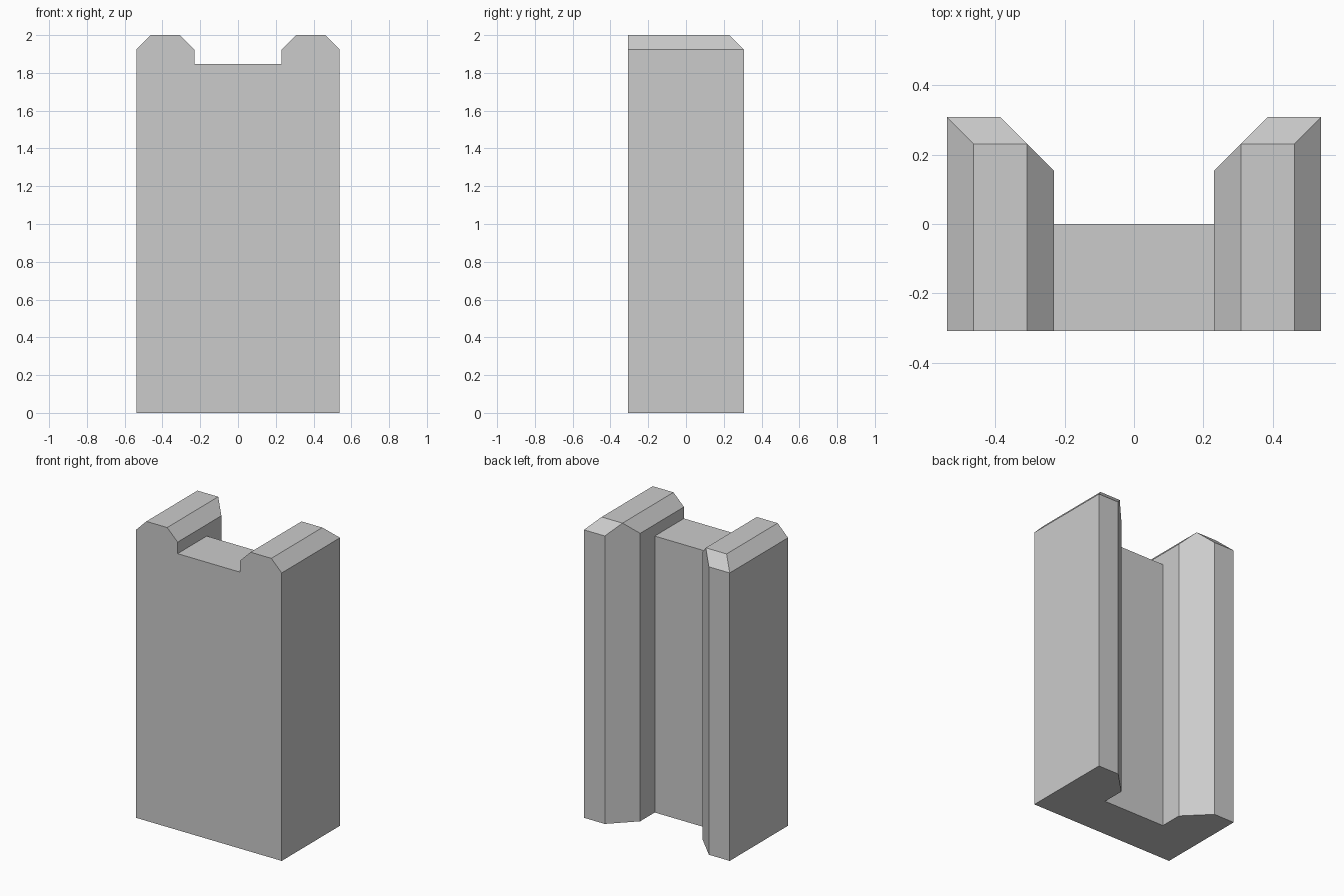
import bpy, bmesh
from mathutils import Vector

if "Cube" in bpy.data.objects:
    bpy.data.objects.remove(bpy.data.objects["Cube"])

U = 1 / 13  # every size is a multiple of this unit


def prism(name, outline, axis, start, end, cuts=()):
    """Extrude an outline along an axis, then slice off chamfers (point, normal)."""
    bm = bmesh.new()
    if axis == 'z':
        verts = [bm.verts.new((a, b, start)) for a, b in outline]
        move = Vector((0, 0, end - start))
    else:
        verts = [bm.verts.new((a, start, b)) for a, b in outline]
        move = Vector((0, end - start, 0))
    face = bm.faces.new(verts)
    new = bmesh.ops.extrude_face_region(bm, geom=[face], use_keep_orig=True)['geom']
    bmesh.ops.translate(bm, vec=move, verts=[v for v in new if isinstance(v, bmesh.types.BMVert)])
    for point, normal in cuts:
        bmesh.ops.bisect_plane(bm, geom=bm.verts[:] + bm.edges[:] + bm.faces[:], dist=1e-5,
                               plane_co=point, plane_no=normal, clear_outer=True)
        bmesh.ops.holes_fill(bm, edges=[e for e in bm.edges if e.is_boundary], sides=0)
    bmesh.ops.recalc_face_normals(bm, faces=bm.faces[:])
    mesh = bpy.data.meshes.new(name)
    bm.to_mesh(mesh)
    bm.free()
    obj = bpy.data.objects.new(name, mesh)
    bpy.context.collection.objects.link(obj)
    return obj


def mirrored(half):
    return half + [(-x, y) for x, y in reversed(half)]


# U-shaped column with chamfered outer and back top edges
plan = mirrored([(7 * U, -4 * U), (7 * U, 4 * U), (5 * U, 4 * U), (3 * U, 2 * U), (3 * U, 0)])
column = prism("channel_column", plan, 'z', 0, 26 * U, cuts=[
    ((6 * U, 0, 2), (1, 0, 1)),
    ((-6 * U, 0, 2), (-1, 0, 1)),
    ((0, 3 * U, 2), (0, 1, 1)),
])

# Notch across the top with flared upper edges
notch = mirrored([(3 * U, 24 * U), (3 * U, 25 * U), (6 * U, 28 * U)])
cutter = prism("notch_cutter", notch, 'y', -1, 1)
cutter.hide_render = True
cutter.display_type = 'WIRE'

cut = column.modifiers.new("notch", 'BOOLEAN')
cut.operation = 'DIFFERENCE'
cut.solver = 'EXACT'
cut.object = cutter
